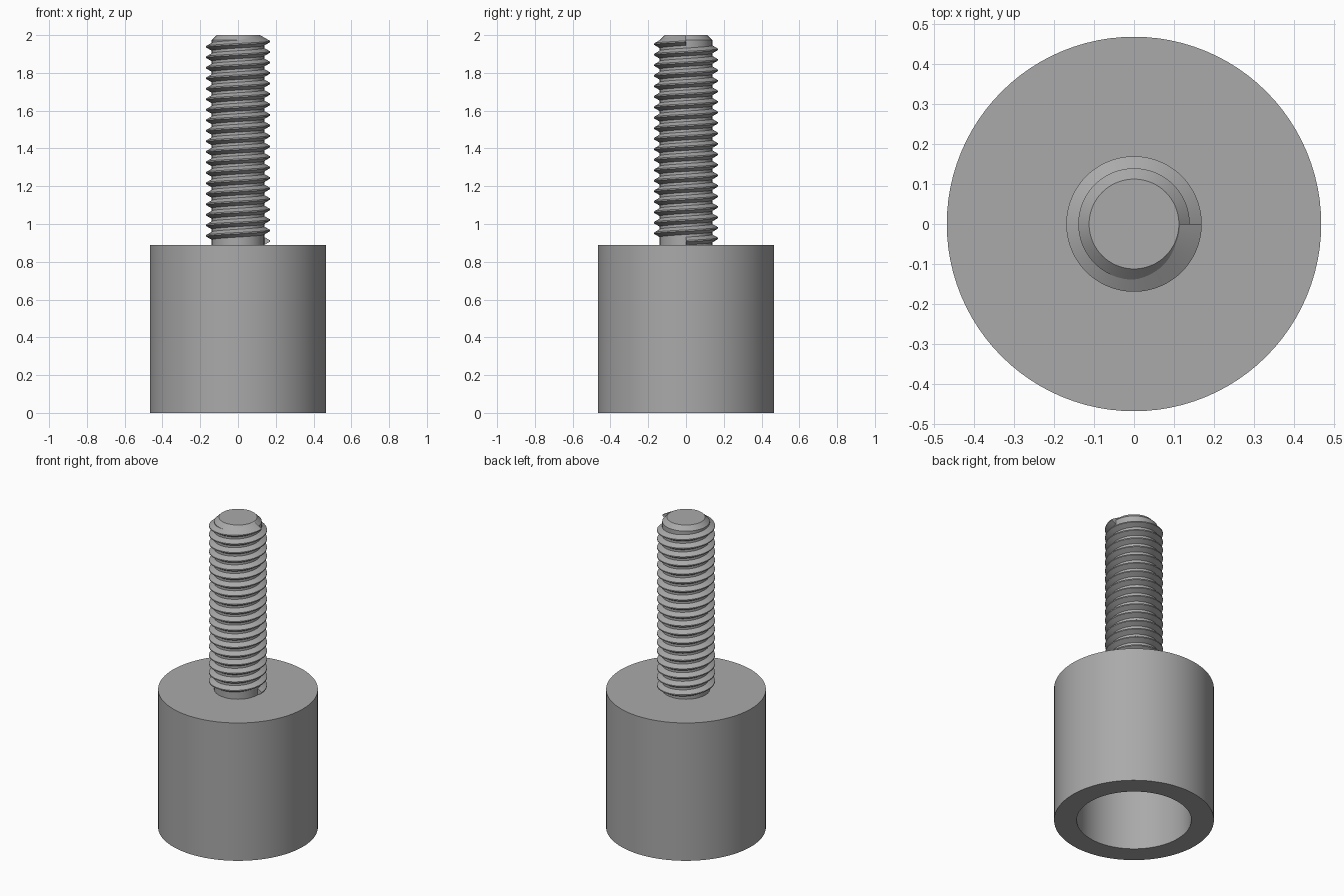
import bpy, bmesh, math

cube = bpy.data.objects.get("Cube")
if cube:
    bpy.data.objects.remove(cube, do_unlink=True)

# Single plain grey
grey = bpy.data.materials.new("plain grey")
grey.use_nodes = True
colour = (0.4, 0.4, 0.4, 1)
grey.diffuse_color = colour
grey.node_tree.nodes["Principled BSDF"].inputs["Base Color"].default_value = colour


def sweep(name, profile, turns, steps, pitch=0.0, closed=False):
    """Sweep an (r, z) profile about z; pitch > 0 makes a capped helix."""
    bm = bmesh.new()
    rings = []
    count = round(turns * steps)
    for i in range(count + (1 if pitch else 0)):
        a = 2 * math.pi * i / steps
        rise = pitch * i / steps
        rings.append([bm.verts.new((r * math.cos(a), r * math.sin(a), z + rise))
                      for r, z in profile])
    pairs = list(zip(rings, rings[1:]))
    if not pitch:
        pairs.append((rings[-1], rings[0]))
    n = len(profile)
    for a, b in pairs:
        for j in range(n if closed else n - 1):
            k = (j + 1) % n
            bm.faces.new((a[j], b[j], b[k], a[k]))
    if pitch:
        bm.faces.new(rings[0])
        bm.faces.new(rings[-1])
    else:
        bm.faces.new([ring[0] for ring in rings])
        bm.faces.new([ring[-1] for ring in rings])
    bmesh.ops.recalc_face_normals(bm, faces=bm.faces)
    mesh = bpy.data.meshes.new(name)
    bm.to_mesh(mesh)
    bm.free()
    mesh.materials.append(grey)
    obj = bpy.data.objects.new(name, mesh)
    bpy.context.collection.objects.link(obj)
    bpy.ops.object.select_all(action='DESELECT')
    obj.select_set(True)
    bpy.context.view_layer.objects.active = obj
    bpy.ops.object.shade_smooth_by_angle(angle=math.radians(25))
    return obj


SHOULDER = 0.889
PITCH = 0.0556
CORE, CREST, TIP = 0.139, 0.169, 0.112

# Cylindrical body with a blind bore open at the bottom
sweep("body", [(0.335, 0.76), (0.335, 0), (0.467, 0), (0.467, SHOULDER)], 1, 96)

# Stud core with chamfered tip
sweep("stud_core", [(CORE, SHOULDER - 0.01), (CORE, 2 - (CORE - TIP)), (TIP, 2)], 1, 72)

# Right-hand thread, its flanks running on into the core
slope = math.tan(math.radians(30))
flat = PITCH / 16
start = SHOULDER + flat + (CREST - CORE) * slope
inner = TIP + 0.003
half = flat + (CREST - inner) * slope
sweep("thread", [(inner, start - half), (CREST, start - flat),
                 (CREST, start + flat), (inner, start + half)],
      19, 72, PITCH, closed=True)
